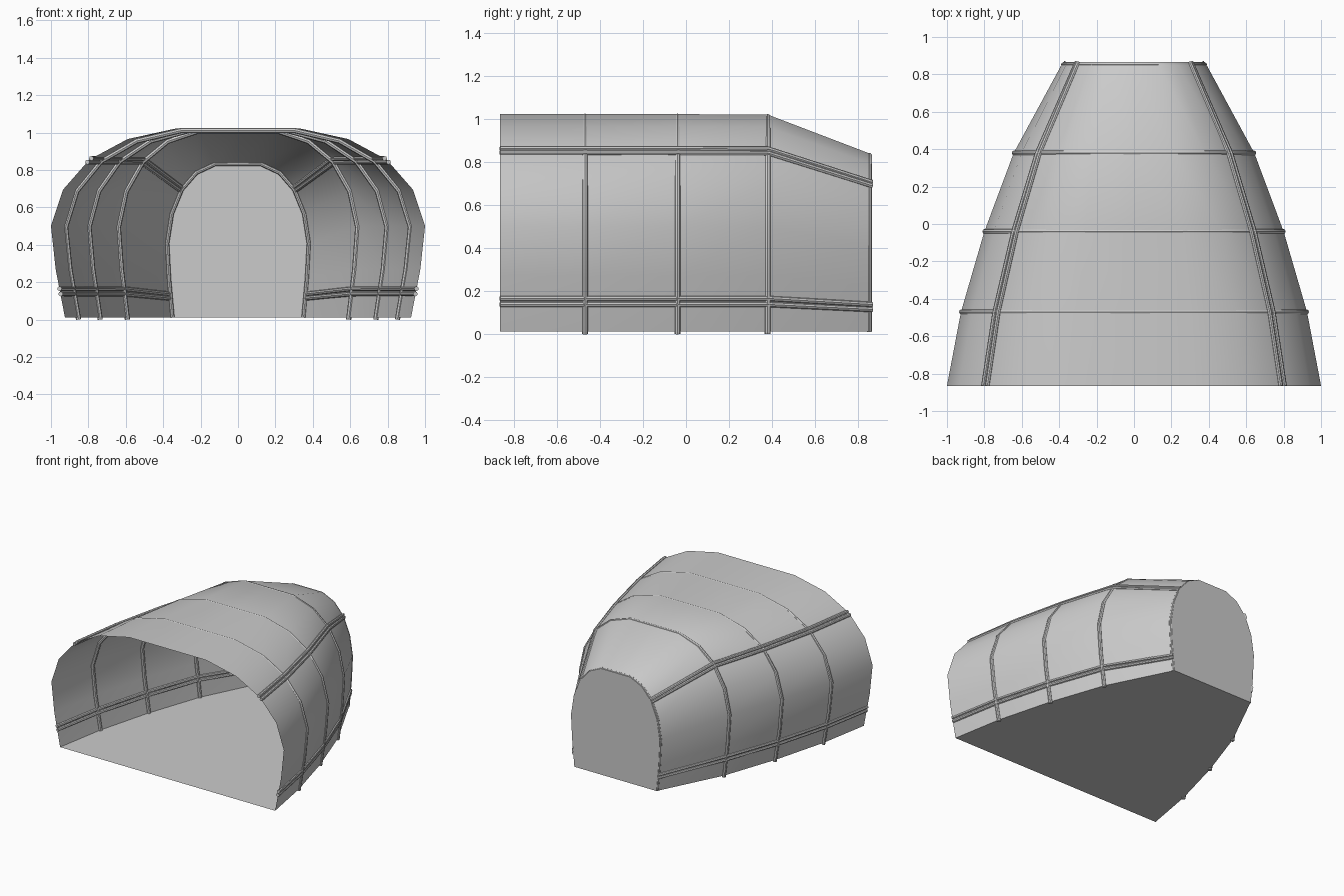
import bpy, bmesh
from mathutils import Vector

if "Cube" in bpy.data.objects:
    bpy.data.objects.remove(bpy.data.objects["Cube"])

BASE = 0.01
# right half of the cross-section, bottom to top, at the open front
HALF = [(0.925, 0.01), (0.975, 0.27), (1.0, 0.5), (0.935, 0.695),
        (0.795, 0.855), (0.59, 0.965), (0.33, 1.022)]
# stations along the length: y, width scale, height scale
STATIONS = [(-0.865, 1.0, 1.0), (-0.47, 0.925, 1.0), (-0.04, 0.8, 1.0),
            (0.38, 0.643, 0.998), (0.865, 0.38, 0.815)]


def at(p, st, inset=0.0):
    y, sx, sz = st
    sign = 1 if p[0] >= 0 else -1
    return Vector((p[0] * sx - sign * inset * 0.3, y,
                   BASE + (p[1] - BASE) * sz - inset * (p[1] / 1.022)))


PROFILE = HALF + [(0, 1.022)] + [(-x, z) for x, z in reversed(HALF)]


def mesh_object(name, sections):
    """Skin a list of equally long point rows; one row makes one flat face."""
    bm = bmesh.new()
    rows = [[bm.verts.new(p) for p in s] for s in sections]
    if len(rows) == 1:
        bm.faces.new(rows[0])
    for a, b in zip(rows, rows[1:]):
        for i in range(len(a) - 1):
            bm.faces.new((a[i], a[i + 1], b[i + 1], b[i]))
    me = bpy.data.meshes.new(name)
    bm.to_mesh(me)
    bm.free()
    ob = bpy.data.objects.new(name, me)
    bpy.context.collection.objects.link(ob)
    return ob


def smooth(ob, angle=0.75):
    bpy.ops.object.select_all(action='DESELECT')
    ob.select_set(True)
    bpy.context.view_layer.objects.active = ob
    if ob.type == 'CURVE':
        bpy.ops.object.convert(target='MESH')
    bpy.ops.object.shade_smooth_by_angle(angle=angle)


def tube(name, points, radius):
    cu = bpy.data.curves.new(name, 'CURVE')
    cu.dimensions = '3D'
    cu.bevel_depth = radius
    cu.bevel_resolution = 2
    cu.use_fill_caps = True
    sp = cu.splines.new('POLY')
    sp.points.add(len(points) - 1)
    for q, p in zip(sp.points, points):
        q.co = (*p, 1)
    ob = bpy.data.objects.new(name, cu)
    bpy.context.collection.objects.link(ob)
    smooth(ob)


# canopy, floor and back wall; the front stays open
smooth(mesh_object("canopy", [[at(p, st) for p in PROFILE] for st in STATIONS]))
left = [at((-0.925, BASE), st) for st in STATIONS]
right = [at((0.925, BASE), st) for st in STATIONS]
mesh_object("floor", [left + right[::-1]]).data.flip_normals()
mesh_object("back_wall", [[at(p, STATIONS[-1]) for p in PROFILE]]).data.flip_normals()

# hoops following the cross-section, sunk into the skin at the top
for i, st in enumerate(STATIONS[1:4]):
    tube(f"hoop_{i + 1}", [at(p, st, 0.011) - Vector((0, 0, BASE if p[1] == BASE else 0))
                           for p in PROFILE], 0.014)
y, sx, sz = STATIONS[-1]
tube("back_hoop", [at(p, (y - 0.012, sx, sz), 0.004) for p in PROFILE], 0.011)

# paired rails along the length, low and at the shoulder, both sides
for side, sign in (("right", 1), ("left", -1)):
    for level, a, b in (("low", (0.948, 0.137), (0.954, 0.165)),
                        ("shoulder", (0.805, 0.842), (0.784, 0.862))):
        for k, p in enumerate((a, b)):
            tube(f"{level}_rail_{side}_{k + 1}",
                 [at((sign * p[0], p[1]), st) for st in STATIONS], 0.0125)
